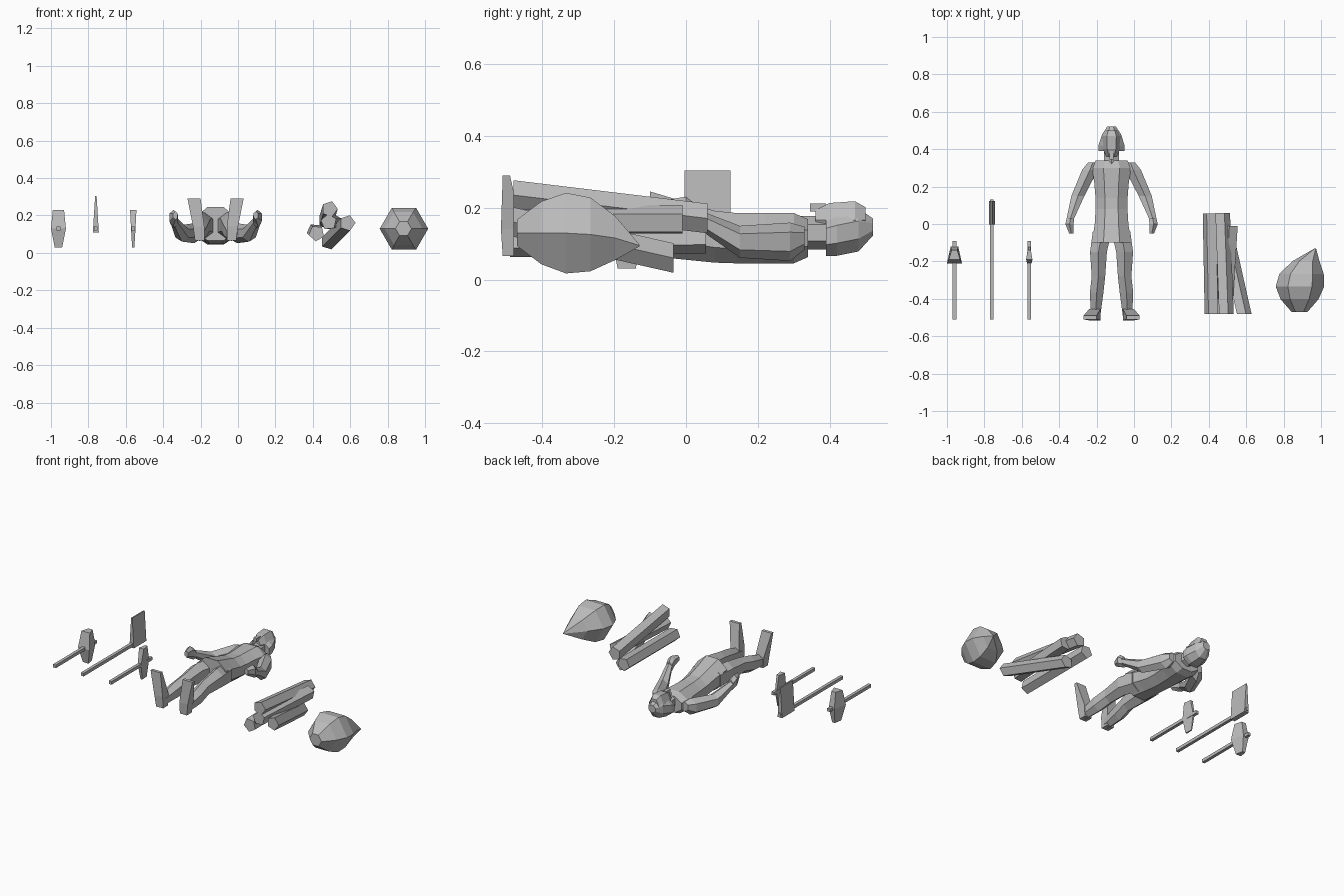
import bpy, bmesh, math
from mathutils import Vector

cube = bpy.data.objects.get("Cube")
if cube:
    bpy.data.objects.remove(cube, do_unlink=True)

colour = (0.5, 0.5, 0.5, 1)
grey = bpy.data.materials.new("plain_grey")
grey.use_nodes = True
grey.diffuse_color = colour
grey.node_tree.nodes["Principled BSDF"].inputs["Base Color"].default_value = colour

BODY_X = -0.12


def skin(name, rings, origin_x=0, mirrored=False):
    """Bridge rings of points, cap both ends and optionally mirror the part."""
    bm = bmesh.new()
    loops = [[bm.verts.new(point) for point in ring] for ring in rings]
    count = len(loops[0])
    for lower, upper in zip(loops, loops[1:]):
        for i in range(count):
            j = (i + 1) % count
            bm.faces.new((lower[i], lower[j], upper[j], upper[i]))
    bm.faces.new(loops[0])
    bm.faces.new(loops[-1])
    bmesh.ops.recalc_face_normals(bm, faces=bm.faces[:])
    mesh = bpy.data.meshes.new(name)
    bm.to_mesh(mesh)
    bm.free()
    mesh.materials.append(grey)
    part = bpy.data.objects.new(name, mesh)
    part.location.x = origin_x
    bpy.context.collection.objects.link(part)
    if mirrored:
        part.modifiers.new("other_side", "MIRROR").use_mirror_merge = False


def ring(centre, width, depth, sides, turn=0.5, upright=False):
    """Flat polygon around a centre, facing along y, or along z when upright."""
    grow = 1 / math.cos(math.pi / sides)
    points = []
    for i in range(sides):
        angle = math.tau * (i + turn) / sides
        across = width * grow * math.cos(angle)
        along = depth * grow * math.sin(angle)
        offset = (across, along, 0) if upright else (across, 0, along)
        points.append(Vector(centre) + Vector(offset))
    return points


def limb(name, joints, fullness):
    """Mirrored limb through joints given as (x, y, z, half width)."""
    rings = [ring((x, y, z), width, width * fullness, 6) for x, y, z, width in joints]
    skin(name, rings, BODY_X, mirrored=True)


def torso_ring(y, scale=1):
    """Narrow at the waist, rising and deepening toward the kilt hem."""
    below_waist = max(0, 0.1 - y)
    width = 0.085 + (y - 0.1) ** 2 / 2
    depth = 0.07 + below_waist / 10
    return ring((0, y, 0.115 + below_waist / 5), width * scale, depth * scale, 8)


# Torso with kilt
heights = (-0.1, 0, 0.08, 0.14, 0.22, 0.3)
skin("torso", [torso_ring(y) for y in heights] + [torso_ring(0.34, 0.75)], BODY_X)
skin("neck", [ring((0, y, 0.13), 0.04, 0.04, 6) for y in (0.32, 0.41)], BODY_X)

# Head, headcloth and beard
face = ((0.36, 0.024), (0.4, 0.04), (0.47, 0.044), (0.5, 0.03))
skin("face", [ring((0, y, 0.165), size, size * 1.2, 6, turn=0) for y, size in face], BODY_X)
headcloth = ((0.39, 0.07, 0.055), (0.42, 0.07, 0.06), (0.48, 0.05, 0.06), (0.52, 0.024, 0.024))
skin("headcloth", [ring((0, y, 0.12 + (y - 0.39) / 5), width, depth, 8)
                   for y, width, depth in headcloth], BODY_X)
skin("beard", [ring((0, y, 0.2), 0.011, 0.011, 4) for y in (0.345, 0.39)], BODY_X)

# Paired limbs
shoulder, upper_arm = (0.1, 0.33, 0.115, 0.025), (0.115, 0.29, 0.105, 0.042)
elbow, wrist = (0.18, 0.15, 0.105, 0.035), (0.22, 0.03, 0.17, 0.02)
palm, fingertips = (0.225, 0, 0.19, 0.022), (0.215, -0.05, 0.2, 0.012)
limb("arms", (shoulder, upper_arm, elbow, wrist), fullness=1.1)
limb("hands", (wrist, palm, fingertips), fullness=1.6)

hip, thigh = (0.05, -0.04, 0.14, 0.05), (0.07, -0.15, 0.15, 0.045)
knee, calf = (0.07, -0.28, 0.14, 0.036), (0.08, -0.37, 0.12, 0.036)
ankle = (0.085, -0.49, 0.1, 0.025)
limb("legs", (hip, thigh, knee, calf, ankle), fullness=1.3)

heel = ring((0.085, -0.485, 0.065), 0.025, 0.025, 4, upright=True)
instep = ring((0.09, -0.485, 0.14), 0.03, 0.03, 4, upright=True)
toes = ring((0.115, -0.5, 0.29), 0.035, 0.01, 4, upright=True)
skin("feet", (heel, instep, toes), BODY_X, mirrored=True)

# Tool handles
tools = {"wide_axe": (-0.96, -0.09), "blade_axe": (-0.76, 0.13), "narrow_axe": (-0.56, -0.09)}
for tool, (x, end) in tools.items():
    skin(tool + "_handle", [ring((0, y, 0.13), 0.01, 0.01, 4) for y in (-0.51, end)], x)


def axe_head(name, x, bottom, middle, top):
    """Head that is broad toward the grip and narrow beyond it."""
    rings = []
    for level, width in zip((-1, 0, 1), (bottom, middle, top)):
        reach = 0.045 - abs(level) * 0.02
        front, back, z = -0.165 - reach, -0.165 + reach, 0.13 + level / 10
        rings.append([(-width, front, z), (width, front, z),
                      (width / 2, back, z), (-width / 2, back, z)])
    skin(name, rings, x)


axe_head("wide_axe_head", tools["wide_axe"][0], 0.02, 0.04, 0.03)
axe_head("narrow_axe_head", tools["narrow_axe"][0], 0.006, 0.012, 0.017)

# Upright blade, thinning toward its edge
skin("blade_axe_head", [ring((0, 0.06, z), thickness, 0.064, 4, upright=True)
                        for z, thickness in ((0.11, 0.016), (0.303, 0.004))],
     tools["blade_axe"][0])

# Pile of five-sided logs
logs = {
    "top_log": ((0.49, -0.48, 0.235), (0.47, 0.06, 0.17)),
    "middle_log": ((0.485, -0.48, 0.165), (0.515, -0.01, 0.165)),
    "left_log": ((0.42, -0.48, 0.105), (0.41, 0.055, 0.115)),
    "right_log": ((0.585, -0.48, 0.16), (0.485, -0.035, 0.06)),
}
for number, (name, ends) in enumerate(logs.items()):
    skin(name, [ring(end, 0.035, 0.035, 5, turn=number / 3) for end in ends])

# Faceted boulder, drawn out to a point that leans aside
boulder = []
steps = 5
for step in range(steps + 1):
    t = step / steps
    lean = t ** 4
    radius = 0.11 * math.cos(math.pi / 2 * (1.8 * t - 0.8)) + 0.003
    centre = (0.885 + 0.085 * lean, -0.47 + 0.34 * t, 0.13 - 0.035 * lean)
    boulder.append(ring(centre, radius, radius, 6, turn=0))
skin("boulder", boulder)
